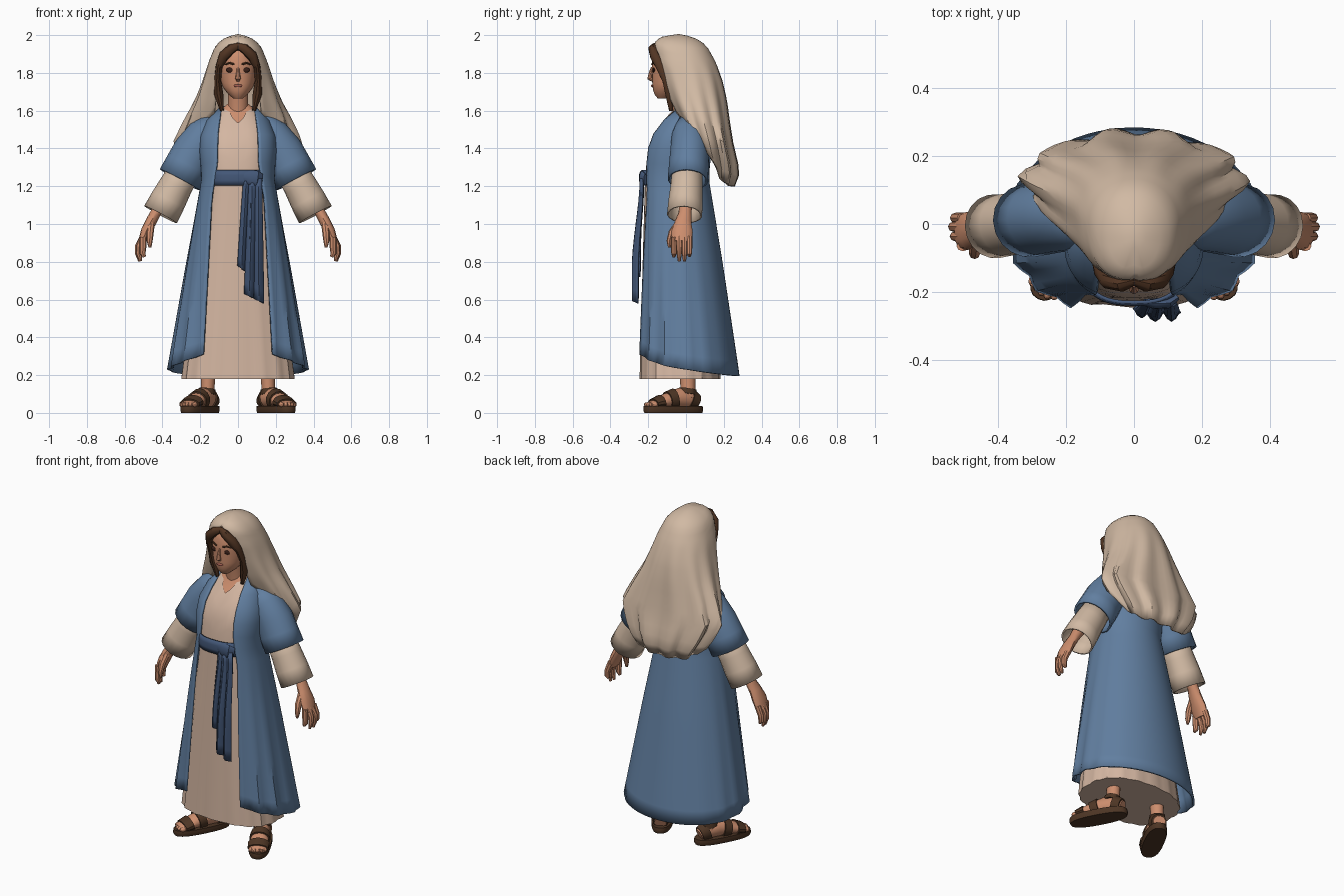
import bpy, bmesh, math
from mathutils import Vector, Matrix

if "Cube" in bpy.data.objects:
    bpy.data.objects.remove(bpy.data.objects["Cube"])


def material(name, col):
    m = bpy.data.materials.new(name)
    m.diffuse_color = (*col, 1)
    m.use_nodes = True
    m.node_tree.nodes["Principled BSDF"].inputs["Base Color"].default_value = m.diffuse_color
    return m


LINEN = material("linen", (0.64, 0.49, 0.37))
TUNIC = material("tunic_cloth", (0.66, 0.47, 0.36))
BLUE = material("blue_cloth", (0.12, 0.21, 0.35))
NAVY = material("dark_blue_cloth", (0.056, 0.095, 0.185))
SKIN = material("skin", (0.61, 0.27, 0.155))
HAIR = material("brown_hair", (0.085, 0.036, 0.017))
LEATHER = material("leather", (0.075, 0.036, 0.018))
DARK = material("dark_eye", (0.04, 0.014, 0.009))
LIP = material("lip", (0.36, 0.11, 0.08))


def lerp(table, z, k=1):
    """Interpolate column k of a table sorted by descending first column."""
    if z >= table[0][0]:
        return table[0][k]
    for a, b in zip(table, table[1:]):
        if z >= b[0]:
            f = (a[0] - z) / (a[0] - b[0])
            return a[k] + (b[k] - a[k]) * f
    return table[-1][k]


def grid(name, fn, rows, cols, mat, cap=False, thick=0, move=None, mirror=False):
    bm = bmesh.new()
    vs = [[bm.verts.new(fn(i / rows, j / cols)) for j in range(cols + 1)] for i in range(rows + 1)]
    for i in range(rows):
        for j in range(cols):
            bm.faces.new((vs[i][j], vs[i][j + 1], vs[i + 1][j + 1], vs[i + 1][j]))
    bmesh.ops.remove_doubles(bm, verts=bm.verts, dist=1e-4)
    if cap:
        zmax = 1 if cap == "low" else 9
        rim = [e for e in bm.edges if e.is_boundary and e.verts[0].co.z < zmax]
        bmesh.ops.holes_fill(bm, edges=rim, sides=0)
    bmesh.ops.recalc_face_normals(bm, faces=bm.faces)
    if move:
        bm.transform(move)
    me = bpy.data.meshes.new(name)
    bm.to_mesh(me)
    bm.free()
    me.materials.append(mat)
    ob = bpy.data.objects.new(name, me)
    bpy.context.collection.objects.link(ob)
    if thick:
        s = ob.modifiers.new("thickness", "SOLIDIFY")
        s.thickness, s.offset = thick, 0
    if mirror:
        ob.modifiers.new("mirror", "MIRROR")
    return ob


def shell(name, table, lo, hi, mat, opening=None, p=1.0, pb=None, ripple=None, rows=14, cols=48, k=1.0, **kw):
    """Loft of rounded sections (z, half width, front y, back y), optionally open in front."""
    def fn(v, u):
        t = u * 2 - 1
        top, low = hi(abs(t)), lo(abs(t))
        z = top - (top - low) * v ** k
        w, yf, yb = (lerp(table, z, c) for c in (1, 2, 3))
        amax = math.pi
        if opening:
            amax -= math.asin(min(1, lerp(opening, z) / max(w, 1e-4)) ** (1 / p))
        a = t * amax
        s, c = math.sin(a), math.cos(a)
        q = pb if pb and c > 0 else p
        r = 1 + (ripple(t, z) if ripple else 0)
        x = w * math.copysign(abs(s) ** q, s) * r
        y = (yf + yb) / 2 + (yb - yf) / 2 * math.copysign(abs(c) ** q, c) * r
        return Vector((x, y, z))
    return grid(name, fn, rows, cols, mat, **kw)


def tube(name, pts, radii, mat, ref=(0, 1, 0), n=12, cap=True, **kw):
    """Loft of ellipses along points; radii are (across, along ref)."""
    P = [Vector(q) for q in pts]
    last = len(P) - 1

    def fn(v, u):
        i = round(v * last)
        if 0 < i < last:
            t = (P[i + 1] - P[i]).normalized() + (P[i] - P[i - 1]).normalized()
        else:
            t = P[min(i + 1, last)] - P[max(i - 1, 0)]
        t.normalize()
        side = Vector(ref)
        side = (side - t * side.dot(t)).normalized()
        other = t.cross(side)
        a = u * math.tau
        r = radii[i]
        return P[i] + other * math.cos(a) * r[0] + side * math.sin(a) * r[1]
    return grid(name, fn, last, n, mat, cap=cap, **kw)


def ball(name, c, r, mat, n=12, **kw):
    def fn(v, u):
        a, b = v * math.pi, u * math.tau
        return Vector((c[0] + r[0] * math.sin(a) * math.cos(b),
                       c[1] + r[1] * math.sin(a) * math.sin(b), c[2] + r[2] * math.cos(a)))
    return grid(name, fn, 8, n, mat, **kw)


def const(z):
    return lambda t: z


# Long tunic with a notched neckline and gentle pleats
shell("tunic", [(1.62, .085, -.06, .05), (1.58, .12, -.092, .07), (1.5, .165, -.155, .1), (1.44, .175, -.19, .1),
                (1.38, .18, -.203, .1), (1.25, .16, -.217, .09), (.8, .22, -.228, .12), (.18, .3, -.242, .18)],
      const(.18), lambda t: 1.62 - .035 * max(0, 1 - (1 - t) / .35) - .05 * max(0, 1 - (1 - t) / .09),
      TUNIC, p=.75, pb=.9, rows=18, cols=60, cap="low",
      ripple=lambda t, z: .018 * max(0, 1.2 - z) * math.cos(9 * math.tau * t))
shell("chest", [(1.64, .05, -.05, .03), (1.6, .1, -.07, .05), (1.57, .11, -.09, .06), (1.5, .155, -.145, .08)],
      const(1.5), const(1.64), SKIN, p=.8, rows=6, cap=True)

# Open coat, longer at the back
shell("coat", [(1.62, .09, -.065, .06), (1.58, .14, -.1, .09), (1.5, .19, -.168, .12), (1.44, .198, -.203, .128),
               (1.38, .2, -.215, .13), (1.25, .185, -.23, .113), (.8, .267, -.245, .188), (.2, .37, -.262, .28)],
      lambda t: .195 + .115 * t ** 2.2, const(1.62), BLUE, p=.8, pb=1, rows=18, cols=56, thick=.012,
      opening=[(1.62, .085), (1.5, .105), (1.3, .11), (1.15, .138), (.8, .155), (.3, .18)],
      ripple=lambda t, z: .03 * max(0, 1.2 - z) * (min(1, abs(t) * 1.6) ** 3 * math.cos(7 * math.tau * t) - .3))

# Sash with knot and hanging ends
shell("sash", [(1.285, .16, -.23, .09), (1.25, .165, -.237, .095), (1.205, .162, -.232, .09)],
      const(1.205), const(1.285), NAVY, p=.75, rows=3, thick=.01)
tube("sash_knot", [(.03, -.23, 1.25), (.06, -.234, 1.245), (.1, -.232, 1.24), (.125, -.215, 1.235)],
     [(.025, .01), (.04, .016), (.042, .016), (.03, .01)], NAVY)


def ribbon(name, top, bottom, ytop, ybot, slant):
    """Pleated hanging cloth end with a slanted hem."""
    def fn(v, u):
        z = 1.24 + (bottom[2] - 1.24 + slant * u) * v
        x0 = top[0] + (bottom[0] - top[0]) * v
        x1 = top[1] + (bottom[1] - top[1]) * v
        pleat = .013 * math.cos(u * 2 * math.tau) * min(1, v + .3)
        y = ytop + (ybot - ytop) * math.sin(min(1, v * 1.3) * math.pi / 2) ** 2
        return Vector((x0 + (x1 - x0) * u, y + pleat, z))
    grid(name, fn, 10, 12, NAVY, thick=.012)


ribbon("sash_end_short", (.03, .085), (0, .075, .78), -.232, -.257, -.06)
ribbon("sash_end_long", (.06, .125), (.035, .135, .63), -.235, -.268, -.05)

# Wide coat sleeves over linen sleeves
tube("coat_sleeve", [(.1, .02, 1.55), (.17, .02, 1.47), (.23, .02, 1.385), (.27, .015, 1.31), (.31, .01, 1.235)],
     [(.06, .06), (.095, .09), (.108, .098), (.11, .1), (.112, .102)], BLUE, n=18, cap=False, thick=.012, mirror=True)
tube("linen_sleeve", [(.26, .01, 1.325), (.33, .003, 1.2), (.37, -.002, 1.125), (.41, -.007, 1.05)],
     [(.075, .075), (.084, .08), (.09, .086), (.093, .089)], LINEN, n=18, cap=False, thick=.01, mirror=True)

# Forearms and hands
tube("hand", [(.3, 0, 1.27), (.395, 0, 1.13), (.435, -.005, 1.06), (.462, -.015, 1.01), (.487, -.02, .96),
              (.508, -.022, .905)],
     [(.045, .045), (.036, .036), (.028, .034), (.029, .044), (.028, .056), (.021, .053)], SKIN, mirror=True)
for i, (y, x, tip) in enumerate([(-.064, .5, .825), (-.036, .52, .803), (-.008, .525, .803), (.018, .52, .83)]):
    tube(f"finger_{i + 1}", [(.502, y, .93), (x + .003, y, .88), (x + .005, y, .845), (x - .005, y, tip)],
         [(.019, .016), (.018, .0155), (.016, .014), (.008, .008)], SKIN, n=8, mirror=True)
tube("thumb", [(.46, -.04, 1.005), (.465, -.075, .955), (.468, -.088, .91), (.466, -.088, .875)],
     [(.02, .018), (.019, .018), (.016, .015), (.007, .007)], SKIN, n=8, mirror=True)

# Head and neck
tube("neck", [(0, -.01, 1.5), (0, -.022, 1.6), (0, -.05, 1.75)], [(.065, .06), (.053, .052), (.055, .055)],
     SKIN, n=16)
shell("head", [(1.945, .06, -.135, .02), (1.9, .088, -.172, .05), (1.84, .1, -.182, .06), (1.79, .098, -.18, .06),
               (1.73, .084, -.178, .02), (1.69, .056, -.17, -.03), (1.665, .025, -.15, -.09)],
      const(1.665), const(1.945), SKIN, p=.92, rows=14, cols=28, cap=True)
tube("nose", [(0, -.178, 1.83), (0, -.188, 1.795), (0, -.192, 1.772), (0, -.178, 1.76)],
     [(.006, .008), (.01, .01), (.015, .014), (.01, .008)], SKIN, n=8)
ball("eye", (.043, -.171, 1.815), (.021, .007, .013), DARK, mirror=True)
tube("eyebrow", [(.02, -.18, 1.845), (.045, -.174, 1.853), (.07, -.158, 1.843)],
     [(.005, .005), (.006, .005), (.003, .003)], HAIR, n=8, mirror=True)
ball("lips", (0, -.178, 1.732), (.024, .007, .008), LIP)

# Hair framing the face
ball("hair_crown", (0, -.06, 1.895), (.1, .105, .07), HAIR, n=20)
tube("hair_lock", [(-.005, -.165, 1.945), (.035, -.176, 1.928), (.075, -.165, 1.89), (.1, -.135, 1.835),
                   (.108, -.1, 1.76), (.103, -.085, 1.69), (.085, -.08, 1.6)],
     [(.015, .013), (.026, .023), (.028, .026), (.018, .026), (.018, .026), (.025, .026), (.01, .01)],
     HAIR, n=10, mirror=True)

# Veil draped from the crown over the shoulders and down the back
VEIL = [(2.0, 0, -.04, -.04), (1.985, .06, -.13, .035), (1.96, .095, -.16, .08), (1.93, .12, -.165, .11),
        (1.85, .152, -.155, .155), (1.75, .183, -.125, .19), (1.65, .22, -.085, .21), (1.55, .27, -.03, .222),
        (1.43, .32, .03, .24), (1.3, .255, .04, .268), (1.24, .21, .03, .268), (1.2, .19, .03, .245)]
HEM = [(1, 1.59), (.85, 1.5), (.7, 1.42), (.62, 1.38), (.5, 1.24), (.3, 1.205), (0, 1.2)]
shell("veil", VEIL, lambda t: lerp(HEM, t), const(2.0), LINEN, rows=20, cols=56, k=1.5, thick=.012, p=.8, pb=.95,
      opening=[(1.955, 0), (1.94, .035), (1.9, .075), (1.8, .105), (1.7, .11), (1.6, .12)],
      ripple=lambda t, z: .085 * min(1.2, max(0, 1.87 - z) / .5) * math.cos(4.5 * math.tau * t + 2.6) * (1 - .6 * t * t))

# Sandalled feet, toes turned out
FOOT = (Matrix.Translation((.2, -.065, 0)) @ Matrix.Rotation(math.radians(28), 4, 'Z')
        @ Matrix.Diagonal((1.1, 1.1, 1.04, 1)))
PATH = [(.13, .055, .03, .03), (.09, .07, .048, .04), (.03, .075, .053, .042), (-.05, .06, .036, .047),
        (-.1, .047, .022, .049), (-.135, .042, .012, .04)]


def foot_at(y, grow):
    return (0, y, lerp(PATH, y, 1)), (lerp(PATH, y, 2) + grow, lerp(PATH, y, 3) + grow)


def foot_part(name, ys, grow, mat):
    st = [foot_at(y, grow) for y in ys]
    tube(name, [s[0] for s in st], [s[1] for s in st], mat, ref=(1, 0, 0), n=14, move=FOOT, mirror=True)


foot_part("foot", [q[0] for q in PATH], 0, SKIN)
for name, y0, y1 in [("toe_strap", -.07, -.112), ("instep_strap", .005, -.035), ("heel_strap", .125, .085)]:
    foot_part(name, [y0, y1], .008, LEATHER)
for i in range(5):
    x = -.036 + i * .018
    ball(f"toe_{i + 1}", (x, -.135 + abs(x + .01) * .35, .042), (.011, .018, .012), SKIN, n=8,
         move=FOOT, mirror=True)
shell("sole", [(.034, .056, -.158, .152), (.012, .056, -.16, .155), (0, .052, -.155, .15)],
      const(0), const(.034), LEATHER, p=.8, rows=3, cols=28, cap=True, move=FOOT, mirror=True)
tube("ankle", [(.165, .01, .08), (.16, .01, .14), (.155, .01, .27)], [(.04, .042), (.036, .04), (.042, .045)],
     SKIN, mirror=True)
tube("ankle_strap", [(.166, .005, .1), (.163, .008, .128)], [(.047, .05), (.043, .047)], LEATHER, mirror=True)

# Smooth shading with crisp folds
for ob in bpy.context.collection.objects:
    ob.select_set(True)
    bpy.context.view_layer.objects.active = ob
bpy.ops.object.shade_smooth_by_angle(angle=math.radians(35))
